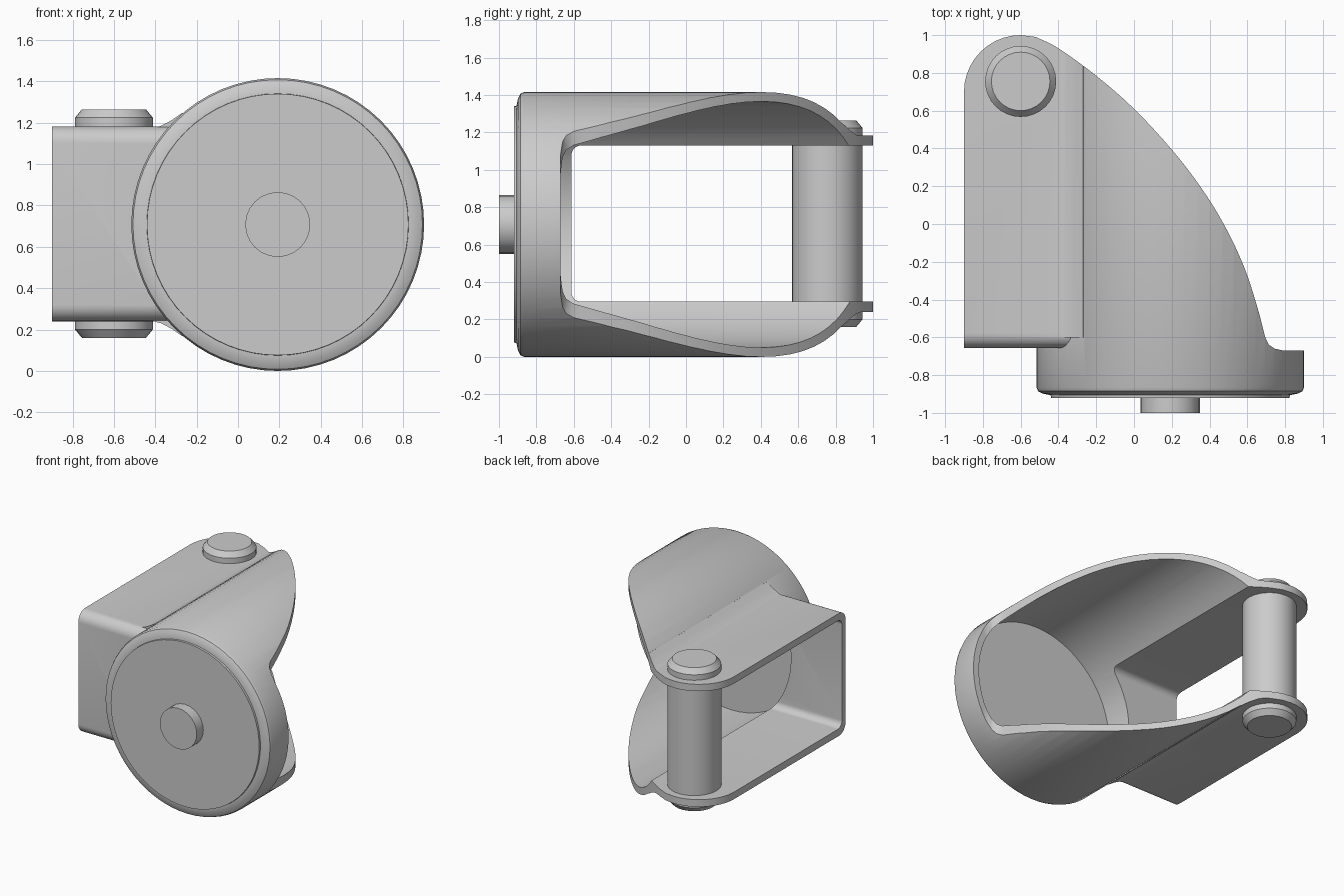
import bpy, bmesh
from math import sin, cos, pi, radians
from mathutils import Vector

if "Cube" in bpy.data.objects:
    bpy.data.objects.remove(bpy.data.objects["Cube"])

CX, CZ, R = 0.192, 0.708, 0.708      # cup axis (along y) and radius


def place(axis, a, u, v):
    return {'x': (a, u, v), 'y': (u, a, v), 'z': (u, v, a)}[axis]


def loft(name, axis, loops):
    """Solid through equal-length 2D loops: [(position, points), ...]"""
    bm = bmesh.new()
    rows = [[bm.verts.new(place(axis, a, u, v)) for u, v in pts] for a, pts in loops]
    n = len(rows[0])
    for p, q in zip(rows, rows[1:]):
        for i in range(n):
            j = (i + 1) % n
            bm.faces.new((p[i], p[j], q[j], q[i]))
    bm.faces.new(rows[0])
    bm.faces.new(rows[-1])
    bmesh.ops.recalc_face_normals(bm, faces=bm.faces)
    me = bpy.data.meshes.new(name)
    bm.to_mesh(me)
    bm.free()
    ob = bpy.data.objects.new(name, me)
    bpy.context.collection.objects.link(ob)
    return ob


def prism(name, axis, pts, a, b):
    return loft(name, axis, [(a, pts), (b, pts)])


def lathe(name, axis, u, v, steps, n=64):
    return loft(name, axis, [(a, [(u + r * cos(2 * pi * i / n), v + r * sin(2 * pi * i / n))
                                  for i in range(n)]) for a, r in steps])


def arc(u, v, r, a0, a1, n=8):
    return [(u + r * cos(radians(a0 + (a1 - a0) * i / n)),
             v + r * sin(radians(a0 + (a1 - a0) * i / n))) for i in range(n + 1)]


def smooth_path(pts, n=4):
    """Catmull-Rom curve through the points"""
    p = [Vector(q) for q in pts]
    p = [2 * p[0] - p[1]] + p + [2 * p[-1] - p[-2]]
    out = []
    for a, b, c, d in zip(p, p[1:], p[2:], p[3:]):
        for i in range(n):
            t = i / n
            out.append(tuple(0.5 * (2 * b + (c - a) * t + (2 * a - 5 * b + 4 * c - d) * t ** 2
                                    + (3 * b - a - 3 * c + d) * t ** 3)))
    return out + [tuple(p[-2])]


def activate(ob):
    bpy.ops.object.select_all(action='DESELECT')
    ob.select_set(True)
    bpy.context.view_layer.objects.active = ob


def combine(ob, op, other):
    mod = ob.modifiers.new(op, 'BOOLEAN')
    mod.operation, mod.solver, mod.object = op, 'EXACT', other
    activate(ob)
    bpy.ops.object.modifier_apply(modifier=mod.name)
    bpy.data.objects.remove(other, do_unlink=True)


def channel(name, y, z0, z1, r, x0, x1):
    """Side channel with rounded front corners"""
    pts = [(1.05, z0)] + arc(y + r, z0 + r, r, 270, 180) + arc(y + r, z1 - r, r, 180, 90) + [(1.05, z1)]
    return prism(name, 'x', pts, x0, x1)


# Housing: round cup joined to a side channel, with small fillets between
housing = lathe('housing', 'y', CX, CZ,
                [(-0.905, 0.64), (-0.898, 0.675), (-0.885, 0.70), (-0.865, R), (1.1, R)])
combine(housing, 'UNION', channel('box', -0.657, 0.24, 1.183, 0.08, -0.9, 0.2))
for s in (1, -1):
    fillet = [(-0.42, 0.465), (-0.37, 0.478), (-0.32, 0.505), (-0.27, 0.54), (-0.15, 0.45), (-0.3, 0.44)]
    combine(housing, 'UNION',
            prism('fillet', 'y', [(x, CZ + s * z) for x, z in fillet], -0.6, 1.04))

# Hollow it out
combine(housing, 'DIFFERENCE',
        lathe('cup_hollow', 'y', CX, CZ, [(-0.83, R - 0.05), (1.2, R - 0.05)]))
combine(housing, 'DIFFERENCE', channel('box_hollow', -0.612, 0.295, 1.13, 0.05, -1.0, 0.15))

# Trim to the outline seen from above
sweep = smooth_path([(-0.52, 0.99), (-0.4, 0.93), (-0.2, 0.785), (0, 0.61), (0.195, 0.4),
                     (0.35, 0.2), (0.475, 0), (0.58, -0.22), (0.65, -0.43), (0.695, -0.6)])
outline = [(-1.1, -1.1), (-1.1, 0.7)] + arc(-0.6, 0.7, 0.3, 180, 90, 10) + sweep
outline += [(0.715, -0.64), (0.745, -0.66), (0.79, -0.67), (1.1, -0.67), (1.1, -1.1)]
combine(housing, 'INTERSECT', prism('trim', 'z', outline, -0.2, 1.7))

# Front cap, hub and cross pin
cap = lathe('front_cap', 'y', CX, CZ, [(-0.92, 0.632), (-0.86, 0.637)])
hub = lathe('hub', 'y', CX, CZ, [(-1.0, 0.157), (-0.9, 0.157)], 24)
pin = lathe('cross_pin', 'z', -0.6, 0.755,
            [(0.16, 0.155), (0.2, 0.188), (1.225, 0.188), (1.265, 0.155)], 32)

for ob in (housing, cap, hub, pin):
    activate(ob)
    bpy.ops.object.shade_smooth_by_angle(angle=radians(30))
